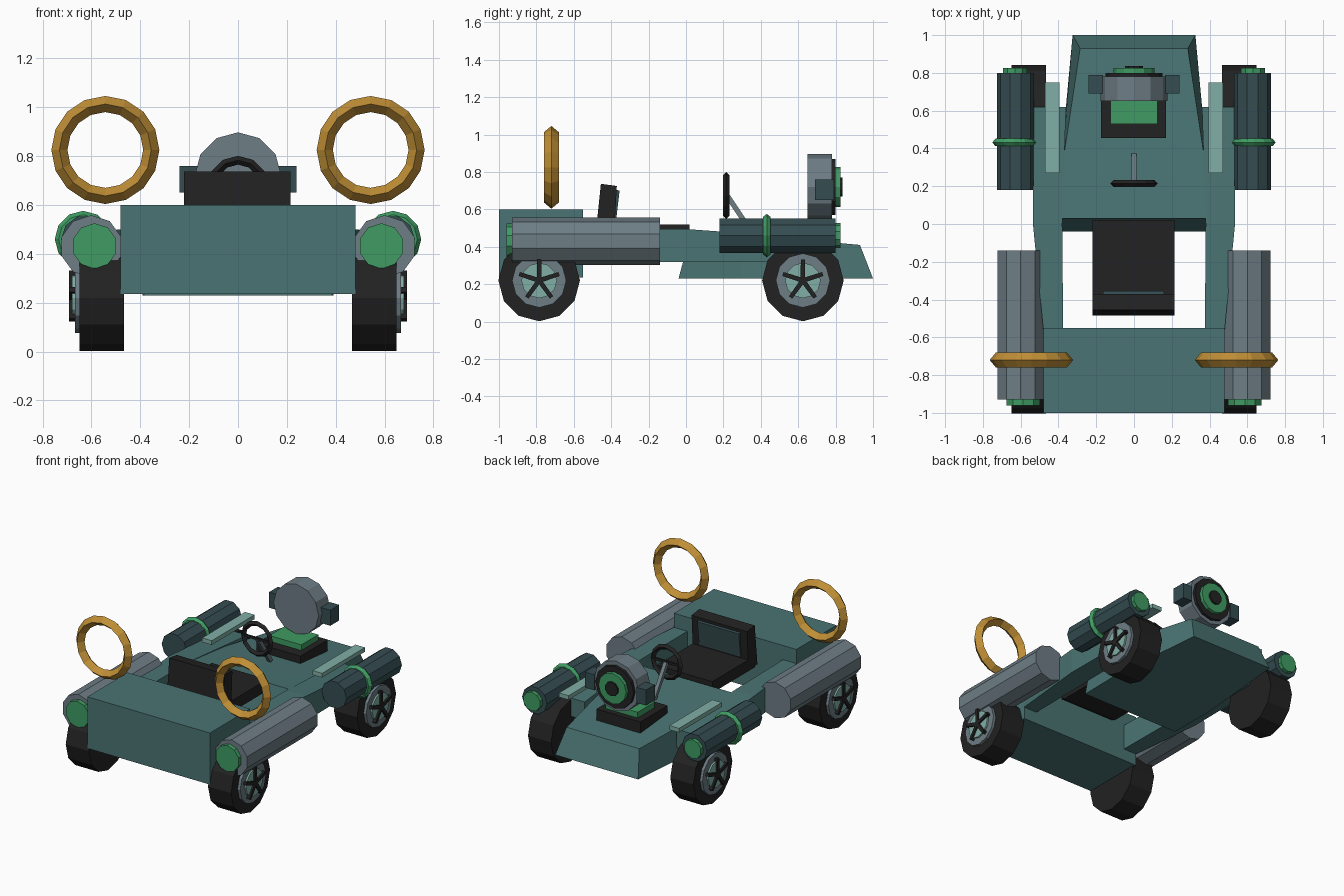
import bpy, bmesh, math
from mathutils import Vector

if "Cube" in bpy.data.objects:
    bpy.data.objects.remove(bpy.data.objects["Cube"])


def mat(name, r, g, b):
    m = bpy.data.materials.new(name)
    m.diffuse_color = (r, g, b, 1)
    m.use_nodes = True
    m.node_tree.nodes["Principled BSDF"].inputs["Base Color"].default_value = m.diffuse_color
    return m


TEAL = mat("body teal", 0.068, 0.175, 0.172)
DARK = mat("dark slate", 0.036, 0.075, 0.085)
GREY = mat("slate grey", 0.155, 0.205, 0.235)
BLACK = mat("black", 0.016, 0.016, 0.016)
GREEN = mat("green", 0.05, 0.33, 0.125)
GOLD = mat("gold", 0.52, 0.27, 0.036)
MINT = mat("pale teal", 0.22, 0.43, 0.38)


def mesh(name, verts, faces, m):
    me = bpy.data.meshes.new(name)
    me.from_pydata(verts, [], faces)
    bm = bmesh.new()
    bm.from_mesh(me)
    bmesh.ops.recalc_face_normals(bm, faces=bm.faces)
    bm.to_mesh(me)
    bm.free()
    me.materials.append(m)
    ob = bpy.data.objects.new(name, me)
    bpy.context.collection.objects.link(ob)
    return ob


def loft(name, rings, m):
    """Join equal-length closed rings of points, capping both ends."""
    n = len(rings[0])
    verts = [p for r in rings for p in r]
    faces = [tuple(range(n)), tuple(range((len(rings) - 1) * n, len(rings) * n))]
    for k in range(len(rings) - 1):
        for i in range(n):
            j = (i + 1) % n
            faces.append((k * n + i, k * n + j, (k + 1) * n + j, (k + 1) * n + i))
    return mesh(name, verts, faces, m)


def box(name, x0, x1, y0, y1, z0, z1, m):
    rings = [[(x0, y, z0), (x1, y, z0), (x1, y, z1), (x0, y, z1)] for y in (y0, y1)]
    return loft(name, rings, m)


def lathe(name, axis, c, profile, sides, m, turn=0.0):
    """Spin (position along axis, radius) pairs about the x or y axis."""
    rings = []
    for p, r in profile:
        ring = []
        for i in range(sides):
            a = 2 * math.pi * i / sides + turn
            u, w = r * math.sin(a), r * math.cos(a)
            ring.append((p, c[0] + u, c[1] + w) if axis == 'x' else (c[0] + u, p, c[1] + w))
        rings.append(ring)
    return loft(name, rings, m)


def ring(name, c, radius, radial, axial, m, sides=16):
    """Hoop facing y with a diamond section."""
    verts, faces = [], []
    for i in range(sides):
        a = 2 * math.pi * i / sides
        for dr, dy in ((radial, 0), (0, axial), (-radial, 0), (0, -axial)):
            r = radius + dr
            verts.append((c[0] + r * math.sin(a), c[1] + dy, c[2] + r * math.cos(a)))
        for k in range(4):
            j, l = (i + 1) % sides, (k + 1) % 4
            faces.append((i * 4 + k, i * 4 + l, j * 4 + l, j * 4 + k))
    return mesh(name, verts, faces, m)


# Rear deck
box("rear_deck", -0.48, 0.48, -1.0, -0.55, 0.235, 0.60, TEAL)

# Front body: width and height taper toward the nose
sections = [(-0.04, 0.03, 0.385, 0.385, 0.49), (0.30, 0.27, 0.39, 0.385, 0.47),
            (1.0, 0.93, 0.325, 0.285, 0.41)]
loft("front_body", [[(-wb, yb, 0.23), (wb, yb, 0.23), (wt, yt, zt), (-wt, yt, zt)]
                    for yb, yt, wb, wt, zt in sections], TEAL)

# Seat with backrest and padded panel
box("seat_base", -0.22, 0.215, -0.46, 0.02, 0.44, 0.52, BLACK)
loft("seat_back", [[(x, -0.485, 0.45), (x, -0.385, 0.45), (x, -0.37, 0.725), (x, -0.455, 0.737)]
                   for x in (-0.22, 0.215)], BLACK)
loft("seat_panel", [[(x, -0.39, 0.53), (x, -0.375, 0.53), (x, -0.355, 0.70), (x, -0.375, 0.705)]
                    for x in (-0.165, 0.16)], DARK)

# Steering wheel and column
ring("steering_wheel", (0, 0.215, 0.675), 0.108, 0.018, 0.018, BLACK, 12)
loft("steering_column", [[(x, y - 0.012, z - 0.006), (x, y + 0.012, z + 0.006)][::1]
                         + [(x + 0.026, y + 0.012, z + 0.006), (x + 0.026, y - 0.012, z - 0.006)]
                         for x, y, z in ((-0.013, 0.22, 0.675), (-0.013, 0.36, 0.465))], GREY)
box("steering_crossbar", -0.10, 0.10, 0.208, 0.222, 0.668, 0.684, BLACK)

# Hood turret
box("turret_base", -0.175, 0.17, 0.455, 0.76, 0.42, 0.505, BLACK)
box("turret_plate", -0.125, 0.125, 0.53, 0.72, 0.50, 0.545, GREEN)
C = (0, 0.72)
lathe("turret_drum", 'y', C, [(0.65, 0.177), (0.78, 0.177)], 12, GREY)
lathe("turret_rim", 'y', C, [(0.775, 0.15), (0.80, 0.15)], 12, BLACK)
lathe("turret_lens", 'y', C, [(0.795, 0.108), (0.825, 0.108)], 12, GREEN)
lathe("turret_pupil", 'y', C, [(0.82, 0.05), (0.837, 0.05)], 10, BLACK)

for s, side in ((-1, "left"), (1, "right")):
    # Rails linking rear deck and front body
    loft("rail_" + side, [[(s * xi, y, 0.32), (s * xo, y, 0.32), (s * xo, y, zt), (s * xi, y, zt)]
                          for y, xi, xo, zt in ((-0.56, 0.375, 0.48, 0.50),
                                                (0.0, 0.38, 0.535, 0.495),
                                                (0.62, 0.36, 0.53, 0.45))], TEAL)
    box("turret_ear_" + side, s * 0.165, s * 0.24, 0.69, 0.79, 0.65, 0.76, DARK)
    box("top_strip_" + side, s * 0.395, s * 0.47, 0.27, 0.75, 0.505, 0.535, MINT)

    # Rear pods with green nose caps
    lathe("rear_pod_" + side, 'y', (s * 0.60, 0.43), [(-0.93, 0.128), (-0.14, 0.128)], 10, GREY)
    lathe("rear_pod_cap_" + side, 'y', (s * 0.587, 0.432), [(-0.96, 0.093), (-0.92, 0.093)],
          10, GREEN)

    # Front pods with band and tail cap
    lathe("front_pod_" + side, 'y', (s * 0.627, 0.46), [(0.18, 0.097), (0.80, 0.097)], 10, DARK,
          math.pi / 10)
    lathe("front_pod_band_" + side, 'y', (s * 0.634, 0.46),
          [(0.412, 0.10), (0.432, 0.116), (0.452, 0.10)], 12, GREEN)
    lathe("front_pod_cap_" + side, 'y', (s * 0.63, 0.46), [(0.79, 0.067), (0.827, 0.067)],
          10, GREEN)

    # Raised hoops above the rear deck
    ring("hoop_" + side, (s * 0.543, -0.72, 0.825), 0.188, 0.033, 0.04, GOLD)

    # Wheels: tyre, rim, hub disc and five spokes
    for wy, end in ((-0.785, "rear"), (0.625, "front")):
        tag = end + "_" + side
        c = (wy, 0.22)
        lathe("tyre_" + tag, 'x', c, [(s * 0.467, 0.218), (s * 0.648, 0.218)], 12, BLACK)
        lathe("rim_" + tag, 'x', c, [(s * 0.64, 0.145), (s * 0.668, 0.145)], 12, GREY)
        lathe("hub_" + tag, 'x', c, [(s * 0.66, 0.095), (s * 0.68, 0.095)], 12, MINT)
        for k in range(5):
            a = 2 * math.pi * k / 5
            d, t = Vector((math.sin(a), math.cos(a))), Vector((math.cos(a), -math.sin(a)))
            pts = [Vector(c) + d * r + t * w
                   for r, w in ((-0.01, 0.013), (0.112, 0.011), (0.112, -0.011), (-0.01, -0.013))]
            loft("spoke_%s_%d" % (tag, k), [[(s * x, p.x, p.y) for p in pts]
                                            for x in (0.662, 0.692)], BLACK)
